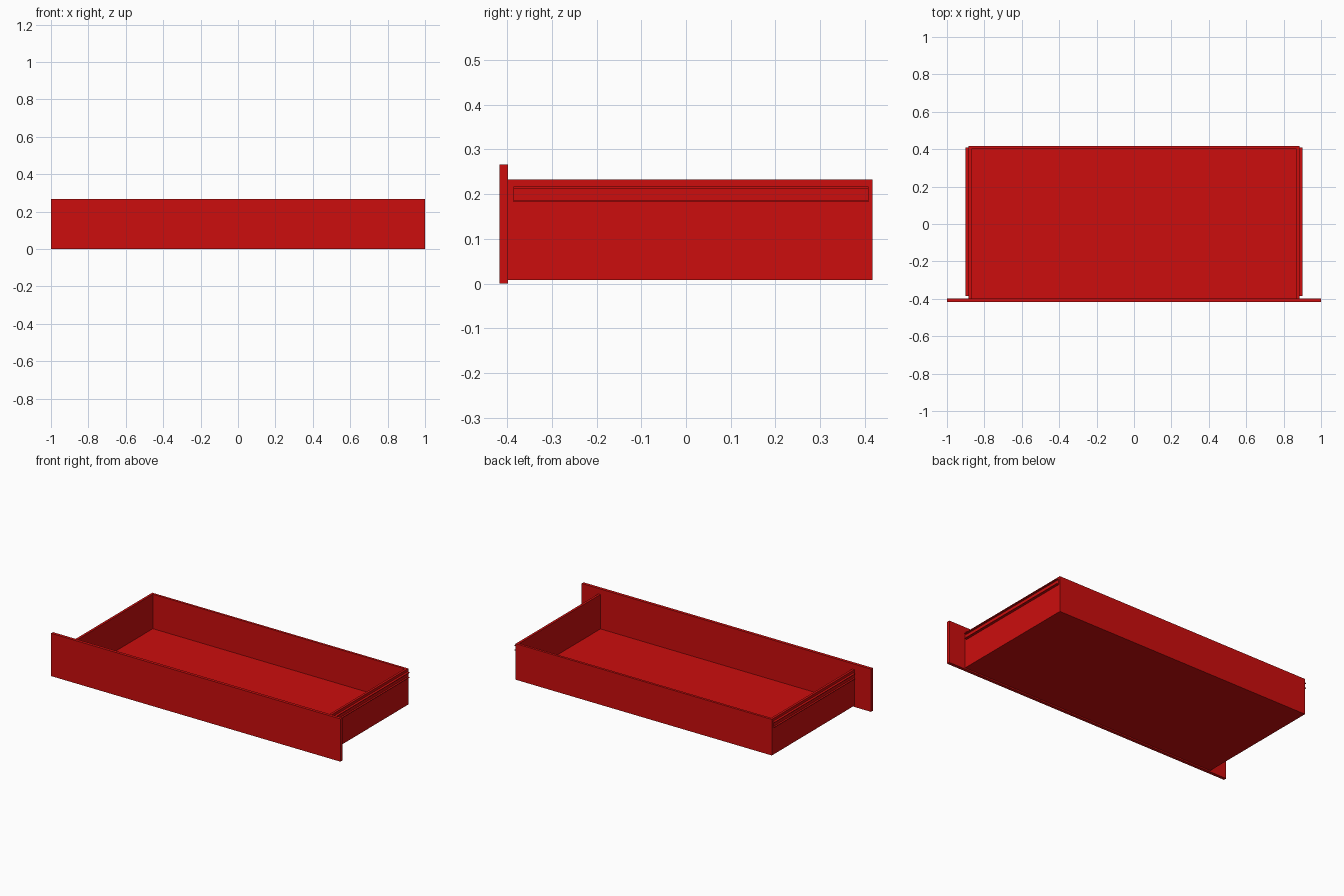
import bpy
import bmesh

cube = bpy.data.objects.get("Cube")
if cube:
    bpy.data.objects.remove(cube, do_unlink=True)

RED = (0.604, 0.004, 0.004, 1)
red = bpy.data.materials.new("red")
red.use_nodes = True
red.diffuse_color = RED
red.node_tree.nodes["Principled BSDF"].inputs["Base Color"].default_value = RED


def prism(name, profile, y0, y1):
    """Extrude an (x, z) outline from y0 to y1."""
    bm = bmesh.new()
    face = bm.faces.new([bm.verts.new((x, y0, z)) for x, z in profile])
    result = bmesh.ops.extrude_face_region(bm, geom=[face])
    verts = [v for v in result["geom"] if isinstance(v, bmesh.types.BMVert)]
    bmesh.ops.translate(bm, verts=verts, vec=(0, y1 - y0, 0))
    bmesh.ops.recalc_face_normals(bm, faces=bm.faces)
    mesh = bpy.data.meshes.new(name)
    bm.to_mesh(mesh)
    bm.free()
    mesh.materials.append(red)
    obj = bpy.data.objects.new(name, mesh)
    bpy.context.collection.objects.link(obj)
    return obj


def box(name, x0, x1, y0, y1, z0, z1):
    return prism(name, [(x0, z0), (x1, z0), (x1, z1), (x0, z1)], y0, y1)


FRONT, BACK = -0.398, 0.417
BOTTOM, TOP = 0.008, 0.233
OUT, WALL, FLOOR = 0.885, 0.015, 0.01
IN = OUT - WALL

# Wide front panel, floor and back wall
box("front_panel", -1, 1, -0.417, FRONT, 0, 0.267)
box("floor", -IN, IN, FRONT, BACK - WALL, BOTTOM, BOTTOM + FLOOR)
box("back_wall", -IN, IN, BACK - WALL, BACK, BOTTOM, TOP)

# Side walls and C-channel runners
LOW, HIGH, LIP, EDGE = 0.183, 0.217, 0.004, 0.9
for side, s in (("left", 1), ("right", -1)):
    box(side + "_wall", s * IN, s * OUT, FRONT, BACK, BOTTOM, TOP)
    web = OUT + LIP
    channel = [(OUT, LOW), (EDGE, LOW), (EDGE, LOW + LIP), (web, LOW + LIP),
               (web, HIGH - LIP), (EDGE, HIGH - LIP), (EDGE, HIGH), (OUT, HIGH)]
    prism(side + "_runner", [(s * x, z) for x, z in channel], -0.385, 0.408)
